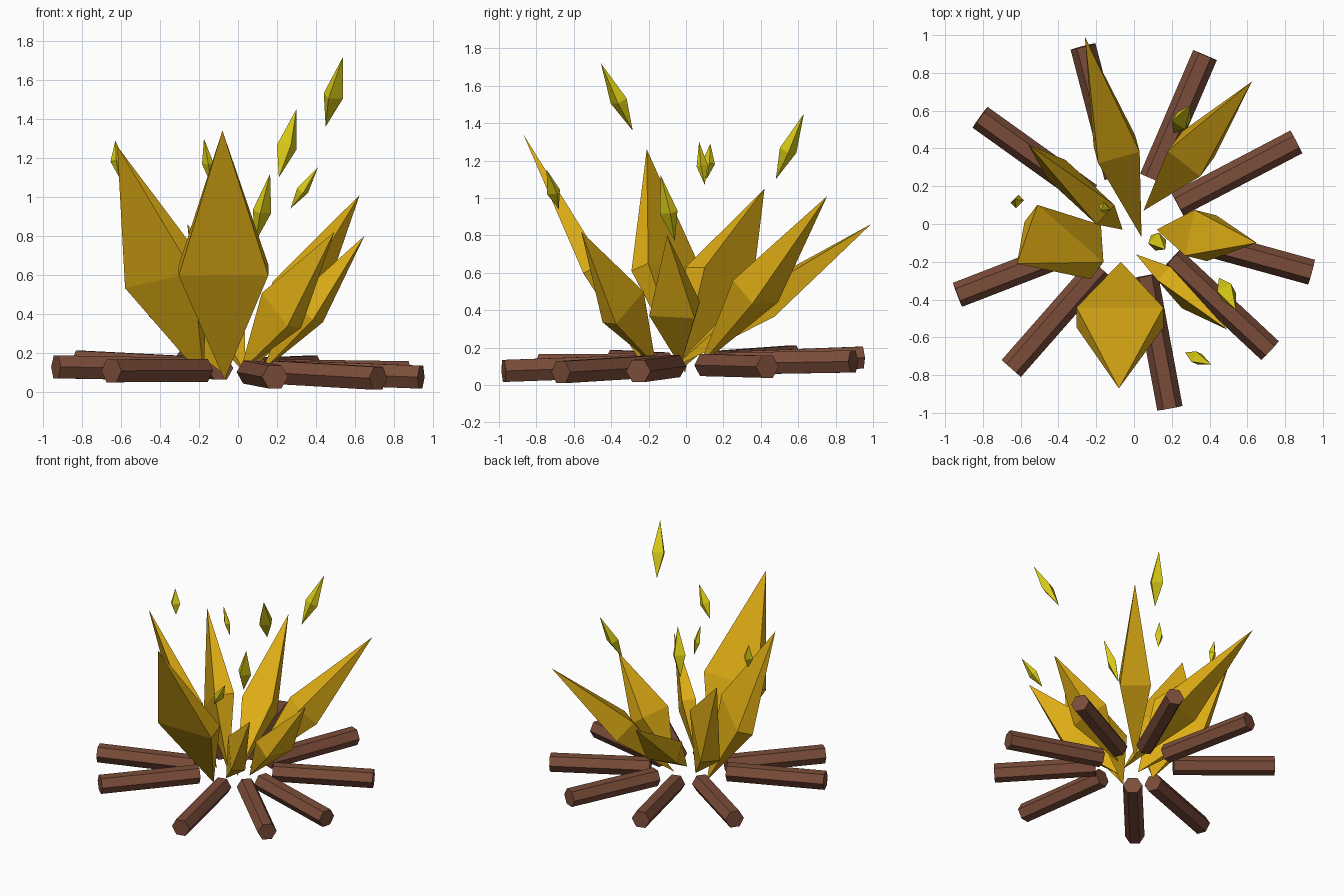
import bpy, bmesh
from math import cos, sin, pi
from mathutils import Vector

cube = bpy.data.objects.get("Cube")
if cube:
    bpy.data.objects.remove(cube, do_unlink=True)


def material(name, rgb):
    m = bpy.data.materials.new(name)
    m.use_nodes = True
    m.diffuse_color = (*rgb, 1)
    bsdf = next(n for n in m.node_tree.nodes if n.type == 'BSDF_PRINCIPLED')
    bsdf.inputs["Base Color"].default_value = (*rgb, 1)
    return m


WOOD = material("brown_wood", (0.2, 0.074, 0.042))
FLAME = material("amber_flame", (0.72, 0.41, 0.007))
SPARK = material("yellow_spark", (0.70, 0.60, 0.008))
UP = Vector((0, 0, 1))


def loft(name, rings, mat):
    """Join rings of equal size; a one-point ring becomes an apex."""
    bm = bmesh.new()
    loops = [[bm.verts.new(p) for p in ring] for ring in rings]
    n = max(len(r) for r in loops)
    for low, high in zip(loops, loops[1:]):
        for i in range(n):
            j = (i + 1) % n
            corners = [low[i % len(low)], low[j % len(low)],
                       high[j % len(high)], high[i % len(high)]]
            bm.faces.new(list(dict.fromkeys(corners)))
    for cap in (loops[0], loops[-1]):
        if len(cap) > 2:
            bm.faces.new(cap)
    bmesh.ops.recalc_face_normals(bm, faces=bm.faces)
    me = bpy.data.meshes.new(name)
    bm.to_mesh(me)
    bm.free()
    me.materials.append(mat)
    ob = bpy.data.objects.new(name, me)
    bpy.context.collection.objects.link(ob)


def shard(name, base, tip, wide, thin, mat, t=0.44):
    """Four-sided double pyramid around a rectangular waist."""
    base, tip, wide = Vector(base), Vector(tip), Vector(wide)
    axis = (tip - base).normalized()
    size = wide.length
    wide = (wide - axis * wide.dot(axis)).normalized() * size
    side = axis.cross(wide).normalized() * thin
    mid = base.lerp(tip, t)
    waist = [mid + wide + side, mid - wide + side, mid - wide - side, mid + wide - side]
    loft(name, [[base], waist, [tip]], mat)


def log(name, inner, outer, radius=0.068):
    """Hexagonal log resting on the gently sloping bed."""
    ends = [Vector((x, y, 0.11 - 0.03 * x + 0.03 * y)) for x, y in (inner, outer)]
    axis = (ends[1] - ends[0]).normalized()
    side = axis.cross(UP).normalized()
    top = side.cross(axis)
    loft(name, [[e + radius * (side * cos(k * pi / 3) + top * sin(k * pi / 3))
                 for k in range(6)] for e in ends], WOOD)


# Ring of logs: inner end, outer end
LOGS = [
    ((-.09, .25), (-.27, .94)), ((.095, .24), (.376, .894)),
    ((.23, .105), (.86, .435)), ((.25, -.065), (.94, -.255)),
    ((.2, -.185), (.72, -.67)), ((.06, -.275), (.19, -.975)),
    ((-.18, -.23), (-.65, -.765)), ((-.275, -.12), (-.935, -.375)),
    ((-.235, .15), (-.815, .565)),
]
for i, ends in enumerate(LOGS):
    log(f"log_{i + 1}", *ends)

# Flames: base, tip, half of the waist's long side, half thickness
FLAMES = [
    ((-.07, -.2, .06), (-.08, -.87, 1.34), (.23, 0, 0), .06),
    ((-.175, -.005, .065), (-.62, -.21, 1.26), (-.178, .15, -.03), .06),
    ((-.06, -.03, .08), (-.56, .42, 1.05), (-.13, .12, -.12), .07),
    ((.04, -.07, .09), (-.26, .99, .86), (.11, .03, 0), .08),
    ((.05, .07, .1), (.625, .755, 1.01), (.088, -.065, 0), .09),
    ((.12, -.03, .1), (.65, -.1, .8), (.03, .12, .0), .075),
    ((.01, -.16, .1), (.495, -.56, .82), (-.072, .08, .075), .05),
]
for i, (base, tip, wide, thin) in enumerate(FLAMES):
    shard(f"flame_{i + 1}", base, tip, wide, thin, FLAME)

# Floating sparks: base, tip, half width
SPARKS = [
    ((.45, -.285, 1.36), (.54, -.455, 1.72), .042),
    ((.21, .48, 1.1), (.3, .63, 1.45), .042),
    ((.27, -.68, .94), (.41, -.745, 1.15), .03),
    ((.09, -.06, .77), (.165, -.135, 1.12), .04),
    ((-.61, .11, 1.1), (-.63, .13, 1.29), .03),
    ((-.14, .1, 1.07), (-.175, .07, 1.3), .025),
]
for i, (base, tip, width) in enumerate(SPARKS):
    across = (Vector(tip) - Vector(base)).cross(UP).normalized() * width
    shard(f"spark_{i + 1}", base, tip, across, width * 0.7, SPARK)
